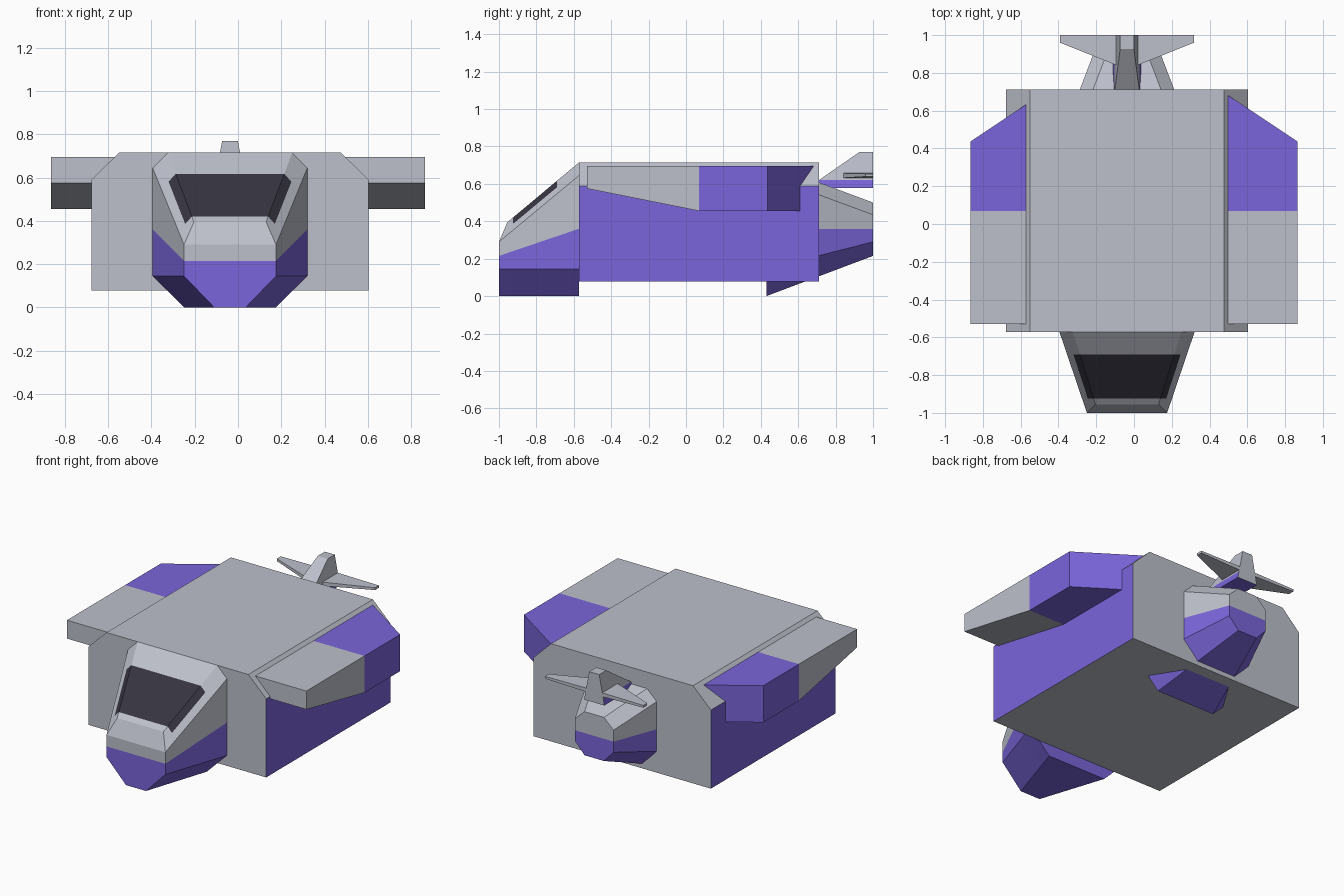
import bpy
import bmesh

if "Cube" in bpy.data.objects:
    bpy.data.objects.remove(bpy.data.objects["Cube"])


def material(name, rgb):
    m = bpy.data.materials.new(name)
    m.use_nodes = True
    m.diffuse_color = (*rgb, 1)
    m.node_tree.nodes["Principled BSDF"].inputs["Base Color"].default_value = (*rgb, 1)
    return m


MATS = [material("hull_grey", (0.51, 0.53, 0.60)),
        material("paint_purple", (0.195, 0.13, 0.70)),
        material("window_dark", (0.037, 0.034, 0.051))]
CODE = "GPW"      # grey, purple, window
CX = -0.037       # hull centre line


def loft(name, rings, strips, caps, x=0.0):
    """Skin rings of 2n points. Each strips string colours the closing edge,
    the n-1 paired side strips and the middle edge; caps colour the two ends."""
    bm = bmesh.new()
    loops = [[bm.verts.new(p) for p in ring] for ring in rings]
    size = len(rings[0])
    half = size // 2

    def face(verts, code):
        bm.faces.new(verts).material_index = CODE.index(code)

    for a, b, codes in zip(loops, loops[1:], strips):
        for i in range(size):
            j = (i + 1) % size
            k = i + 1 if i < half else size - 1 - i
            face((a[i], a[j], b[j], b[i]), codes[k % (half + 1)])
    for ring, codes in zip((loops[0], loops[-1]), caps):
        for i in range(half - 1):
            face((ring[i], ring[i + 1], ring[-2 - i], ring[-1 - i]), codes[i])
    bmesh.ops.remove_doubles(bm, verts=bm.verts, dist=0.0005)
    bmesh.ops.recalc_face_normals(bm, faces=bm.faces)
    mesh = bpy.data.meshes.new(name)
    bm.to_mesh(mesh)
    bm.free()
    for m in MATS:
        mesh.materials.append(m)
    ob = bpy.data.objects.new(name, mesh)
    ob.location.x = x
    bpy.context.collection.objects.link(ob)
    return ob


def section(y, pts):
    """Mirrored cross-section from (half width, height) pairs, bottom to top."""
    return [(w, y, z) for w, z in pts] + [(-w, y, z) for w, z in reversed(pts)]


# Cargo hull with chamfered roof edges
hull = [(0.641, 0.077), (0.641, 0.59), (0.513, 0.715)]
loft("hull", [section(-0.572, hull), section(0.712, hull)], ["GPGG"], ["GG", "GG"], CX)


# Tapered cockpit with a window wrapping onto the chamfers
def nose_section(y):
    t = (y + 1) / 0.428
    u = (y + 0.955) / 0.383
    side = 0.2125 + 0.145 * t
    shoulder = (side, 0.29 + 0.355 * t)
    top = (0.167 + 0.1205 * u, 0.395 + 0.32 * u) if u >= 0 else shoulder
    mid = tuple((a + b) / 2 for a, b in zip(shoulder, top))
    return section(y, [(0.0725 + 0.14 * t, 0), (side, 0.145),
                       (side, 0.215 + 0.145 * t), shoulder, mid, top])


loft("cockpit", [nose_section(y) for y in (-1, -0.955, -0.925, -0.69, -0.572)],
     ["PPPGGGG", "PPPGGGG", "PPPGGWW", "PPPGGGG"], ["PPGGG", "PPGGG"], CX)

# Tail cone running out of the hull
loft("tail_cone",
     [section(0.43, [(0.2125, 0), (0.3575, 0.145), (0.3575, 0.36), (0.3575, 0.645), (0.2875, 0.713)]),
      section(1, [(0.07, 0.215), (0.14, 0.29), (0.14, 0.36), (0.14, 0.435), (0.07, 0.5)])],
     ["PPPGGG"], ["PPGG", "PPGG"], CX)


# Side wings: sloped underside in front, painted swept rear half
def wing_ring(x, back):
    pts = [(-0.53, 0.575), (0.07, 0.455), (back, 0.455),
           (back, 0.695), (0.07, 0.695), (-0.53, 0.695)]
    return [(x, y, z) for y, z in pts]


for side, label in ((1, "left"), (-1, "right")):
    loft(label + "_wing", [wing_ring(side * 0.47, 0.7), wing_ring(side * 0.865, 0.437)],
         ["GGPP"], ["GP", "GP"])


# Tail fin, leaning front edge and painted foot
def fin_ring(z, w, front):
    return [(w, front, z), (w, 1, z), (-w, 1, z), (-w, front, z)]


loft("tail_fin", [fin_ring(0.578, 0.073, 0.65), fin_ring(0.62, 0.065, 0.71), fin_ring(0.77, 0.036, 0.927)],
     ["PPG", "GGG"], ["P", "G"], CX)


# Tailplane tapering to both tips
def plane_ring(x, front, low, high):
    return [(x, front, low), (x, 1, low), (x, 1, high), (x, front, high)]


tip, root = (0.96, 0.639, 0.654), (0.84, 0.632, 0.657)
loft("tailplane", [plane_ring(-0.355, *tip), plane_ring(-0.055, *root),
                   plane_ring(0.055, *root), plane_ring(0.355, *tip)],
     ["GGG"] * 3, ["G", "G"], CX)
